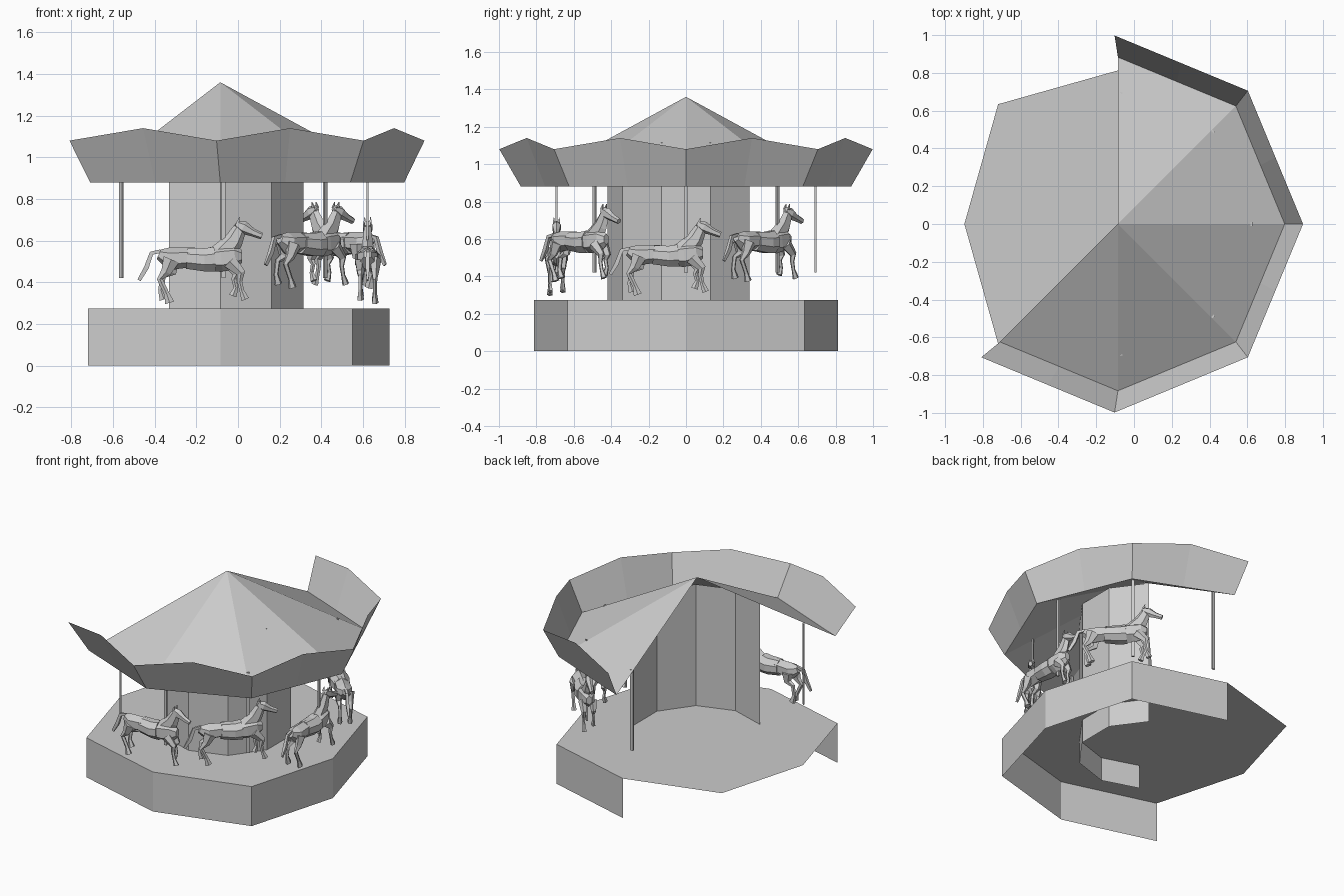
import bpy
from math import cos, sin, pi, radians
from mathutils import Vector, Matrix

if "Cube" in bpy.data.objects:
    bpy.data.objects.remove(bpy.data.objects["Cube"], do_unlink=True)

GREY = (0.6, 0.6, 0.6, 1)
mat = bpy.data.materials.new("plain grey")
mat.use_nodes = True
mat.diffuse_color = GREY
bsdf = next(n for n in mat.node_tree.nodes if n.type == 'BSDF_PRINCIPLED')
bsdf.inputs["Base Color"].default_value = GREY

CX = -0.085            # axis of the roof, column and base
SECTOR = range(-135, 91, 45)   # the part of the ring that is built


def make(name, verts, faces, matrix=None):
    mesh = bpy.data.meshes.new(name)
    mesh.from_pydata(verts, [], faces)
    mesh.materials.append(mat)
    ob = bpy.data.objects.new(name, mesh)
    bpy.context.collection.objects.link(ob)
    if matrix:
        ob.matrix_world = matrix
    return ob


def polar(r, deg, z, cx=CX):
    a = radians(deg)
    return Vector((cx + r * cos(a), r * sin(a), z))


def strip(name, low, high):
    """Open band of quads between two rows of points."""
    n = len(low)
    faces = [(i, i + 1, n + i + 1, n + i) for i in range(n - 1)]
    return make(name, low + high, faces)


# Base: full floor and partial skirt
def floor_r(deg):
    return 0.813 if deg % 90 == 0 else 0.897


floor = [polar(floor_r(d), d, 0.274) for d in range(0, 360, 45)]
make("floor", floor, [tuple(range(8))])
strip("base_skirt", [polar(floor_r(d), d, 0) for d in SECTOR],
      [polar(floor_r(d), d, 0.274) for d in SECTOR])

# Half of a ten-sided centre column
col = range(-126, 55, 36)
strip("centre_column", [polar(0.42, d, 0.11) for d in col],
      [polar(0.42, d, 1.115) for d in col])

# Roof fan
rim = [polar(0.883, d, 0.88) for d in SECTOR]
make("roof", rim + [Vector((CX, 0, 1.36))],
     [(i, i + 1, len(rim)) for i in range(len(rim) - 1)])

# Flared valance with a raised middle on every panel
crest = [polar(0.998, d, 1.08, -0.103) for d in SECTOR]


def with_middles(points, lift):
    out = [points[0]]
    for a, b in zip(points, points[1:]):
        out += [(a + b) / 2 + Vector((0, 0, lift)), b]
    return out


strip("valance", with_middles(rim, 0), with_middles(crest, 0.06))


# Horse parts: tubes lofted along a path in the side plane
# Station = (forward, height, half width, half depth)
def tube(stations, side=0.0, sides=6):
    verts, faces = [], []
    pts = [Vector((s[0], side, s[1])) for s in stations]
    for i, (p, s) in enumerate(zip(pts, stations)):
        t = (pts[min(i + 1, len(pts) - 1)] - pts[max(i - 1, 0)]).normalized()
        up = Vector((-t.z, 0, t.x))
        for k in range(sides):
            a = 2 * pi * (k + 0.5) / sides
            verts.append(p + Vector((0, s[2] * cos(a), 0)) + up * (s[3] * sin(a)))
    for i in range(len(pts) - 1):
        for k in range(sides):
            j = (k + 1) % sides
            faces.append((i * sides + k, i * sides + j,
                          (i + 1) * sides + j, (i + 1) * sides + k))
    last = (len(pts) - 1) * sides
    faces += [tuple(range(sides))[::-1], tuple(range(last, last + sides))]
    return verts, faces


BODY = [(-.31, .535, .02, .025), (-.26, .513, .055, .055), (-.16, .52, .05, .048),
        (-.09, .51, .058, .052), (-.01, .515, .055, .066), (.055, .525, .045, .058),
        (.09, .525, .02, .03)]
NECK = [(-.005, .535, .035, .06), (.05, .6, .026, .045), (.085, .67, .018, .03)]
HEAD = [(.06, .682, .016, .016), (.095, .663, .026, .032), (.14, .64, .018, .02),
        (.185, .622, .014, .016)]
TAIL = [(-.3, .55, .01, .012), (-.345, .54, .012, .014), (-.37, .47, .014, .016),
        (-.405, .41, .006, .012)]
SADDLE = [(-.175, .515, .054, .054), (-.09, .508, .066, .06), (-.04, .512, .06, .064)]


def leg(path, thick):
    """Thick thigh, thin shin and a flared hoof."""
    scale = (1.0, .62, .36, .32, .55)
    return [(f, z, thick * k * .75, thick * k) for (f, z), k in zip(path, scale)]


HIND_A = leg([(-.25, .51), (-.275, .45), (-.305, .415), (-.272, .345), (-.258, .302)], .042)
HIND_B = leg([(-.25, .51), (-.25, .45), (-.29, .43), (-.3, .365), (-.285, .318)], .042)
FORE_A = leg([(.03, .5), (.085, .445), (.078, .405), (.088, .36), (.105, .318)], .036)
FORE_B = leg([(.03, .5), (.065, .44), (.05, .415), (.06, .375), (.045, .335)], .036)

PARTS = [("body", BODY, 0, 6), ("neck", NECK, 0, 6), ("head", HEAD, 0, 6),
         ("tail", TAIL, 0, 4), ("saddle", SADDLE, 0, 8),
         ("right_hind_leg", HIND_A, -.035, 5), ("left_hind_leg", HIND_B, .035, 5),
         ("right_front_leg", FORE_A, -.033, 5), ("left_front_leg", FORE_B, .033, 5)]
for s, word in ((-1, "right"), (1, "left")):
    PARTS.append((word + "_ear", [(.068, .685, .008, .01), (.078, .713, .002, .002)],
                  s * .014, 4))

# Poles around the ring, with alternating horses on four of them
for n, d in enumerate(SECTOR):
    spot = polar(0.692, d, 0, -0.07)
    frame = Matrix.Translation(spot) @ Matrix.Rotation(radians(d + 90), 4, 'Z')
    pole = [Vector((x, y, z)) for z in (.42, .98)
            for x, y in ((-.01, -.005), (.01, -.005), (.01, .005), (-.01, .005))]
    make(f"pole_{n}", pole, [(0, 1, 5, 4), (1, 2, 6, 5), (2, 3, 7, 6), (3, 0, 4, 7),
                             (3, 2, 1, 0), (4, 5, 6, 7)], frame)
    if d in (-135, 90):
        continue
    lift = 0 if d % 90 == 0 else .073
    for word, stations, side, sides in PARTS:
        v, f = tube(stations, side, sides)
        make(f"horse_{n}_{word}", v, f, frame @ Matrix.Translation((0, 0, lift)))
